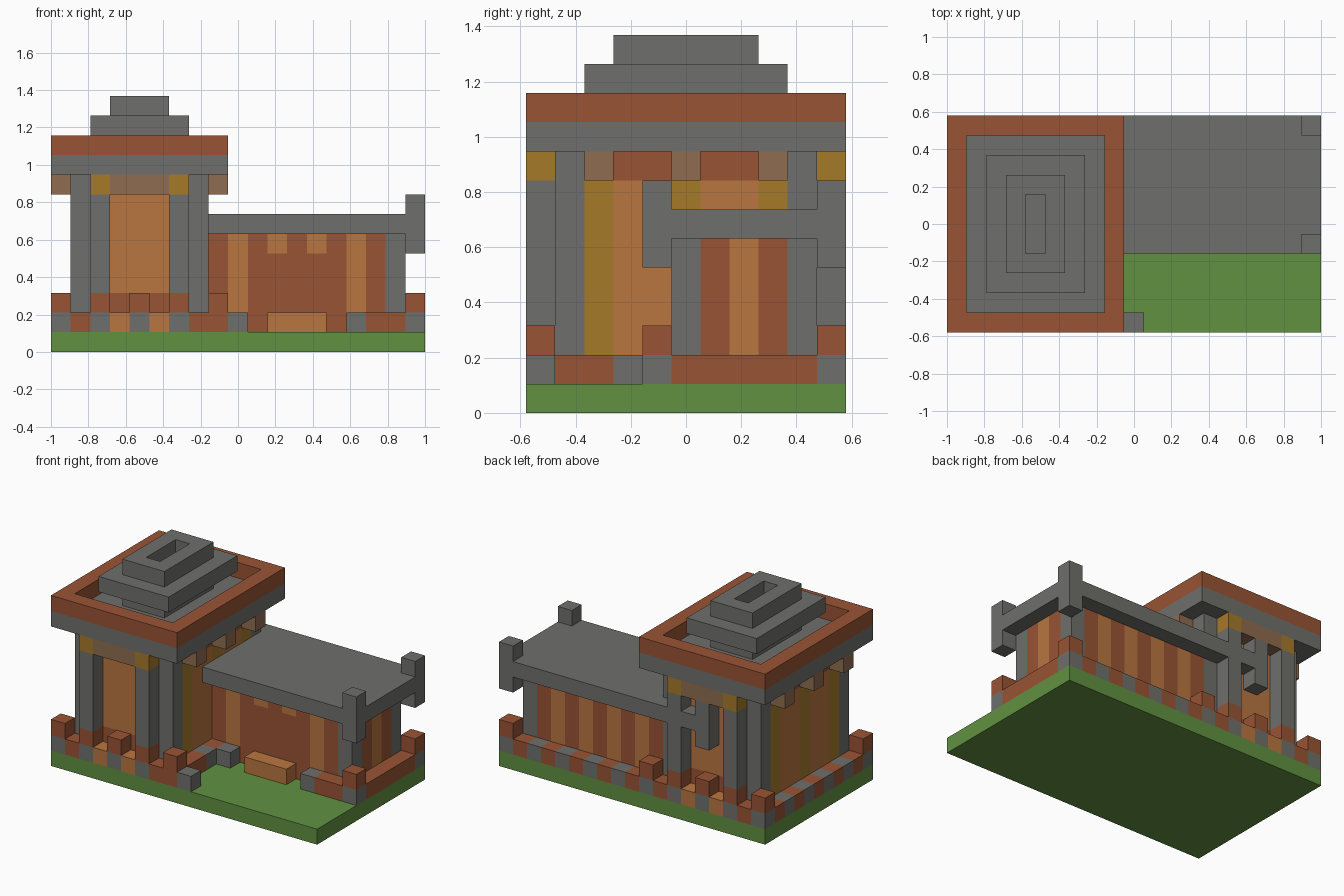
import bpy
import bmesh

cube = bpy.data.objects.get("Cube")
if cube:
    bpy.data.objects.remove(cube, do_unlink=True)

# Everything sits on a block grid: 19 wide, 11 deep, 13 high
U = 2 / 19
W, D = 19, 11


def material(name, rgb):
    lin = [((c / 255 + 0.055) / 1.055) ** 2.4 for c in rgb] + [1.0]
    m = bpy.data.materials.new(name)
    m.use_nodes = True
    m.diffuse_color = lin
    bsdf = m.node_tree.nodes["Principled BSDF"]
    bsdf.inputs["Base Color"].default_value = lin
    bsdf.inputs["Roughness"].default_value = 0.9
    return m


stone = material("grey stone", (111, 112, 108))
brick = material("red brick", (153, 84, 52))
clay = material("orange clay", (185, 118, 64))
ochre = material("ochre", (166, 122, 42))
timber = material("brown timber", (143, 108, 80))
grass = material("green grass", (98, 145, 66))


def part(name, blocks):
    """One object from blocks of (material, start cell, size in cells)."""
    bm = bmesh.new()
    mats = []
    for mat, start, size in blocks:
        if mat not in mats:
            mats.append(mat)
        verts = bmesh.ops.create_cube(bm, size=U)["verts"]
        for v in verts:
            for a, offset in enumerate((-W / 2, -D / 2, 0)):
                v.co[a] = (start[a] + offset + (size[a] if v.co[a] > 0 else 0)) * U
        for f in {f for v in verts for f in v.link_faces}:
            f.material_index = mats.index(mat)
    mesh = bpy.data.meshes.new(name)
    bm.to_mesh(mesh)
    bm.free()
    for m in mats:
        mesh.materials.append(m)
    obj = bpy.data.objects.new(name, mesh)
    bpy.context.collection.objects.link(obj)
    return obj


def ring(mat, x, y, z, w, d, t=1):
    """Four blocks around a rectangular opening."""
    return [(mat, (x, y, z), (w, t, 1)),
            (mat, (x, y + d - t, z), (w, t, 1)),
            (mat, (x, y + t, z), (t, d - 2 * t, 1)),
            (mat, (x + w - t, y + t, z), (t, d - 2 * t, 1))]


ONE = (1, 1, 1)

# Ground and floors
part("ground", [(grass, (0, 0, 0), (W, D, 1))])
part("tower_floor", [(brick, (1, 1, 1), (7, 9, 1))])
part("hall_floor", [(brick, (8, 5, 1), (10, 5, 1))])


# Low boundary wall
def course(n):
    return brick if n % 2 else stone


front = [stone, brick, stone, clay, stone, clay, stone, brick, brick, stone]
low = [(m, (i, 0, 1), ONE) for i, m in enumerate(front)]
low += [(clay if i in (3, 5) else course(i), (i, 10, 1), ONE) for i in range(W)]
low += [(course(j), (0, j, 1), ONE) for j in range(1, 10)]
low += [(stone if j == 3 else brick, (8, j, 1), ONE) for j in range(1, 5)]
low += [(stone if j == 4 else brick, (18, j, 1), ONE) for j in range(4, 10)]
low += [(stone, (9, 4, 1), ONE), (stone, (15, 4, 1), ONE), (brick, (16, 4, 1), (2, 1, 1))]
part("boundary_wall", low)
part("door_step", [(clay, (11, 4, 1), (3, 1, 1))])
part("merlons", [(brick, (i, j, 2), ONE) for i, j in
                 ((0, 0), (4, 0), (8, 0), (0, 10), (4, 10), (8, 10), (18, 10), (18, 4))])

# Tower corner columns, then the paired outer columns with plinth and capital
part("corner_columns", [(stone, (i, j, 2), (1, 1, 7)) for i in (1, 7) for j in (1, 9)])
outer = []
for i in (2, 6):
    for j in (0, 10):
        outer += [(brick, (i, j, 2), ONE), (stone, (i, j, 3), (1, 1, 5)), (ochre, (i, j, 8), ONE)]
    for j in (1, 9):
        outer.append((stone, (i, j, 2), (1, 1, 7)))
part("outer_columns", outer)

# Tower front and back panels with a lintel
panels = []
for j in (1, 9):
    panels += [(brick, (3, j, 2), (3, 1, 1)), (clay, (3, j, 3), (3, 1, 6))]
part("tower_panels", panels)
part("lintels", [(timber, (3, j, 8), (3, 1, 1)) for j in (0, 10)])

# Tower side walls: ochre ribs with clay between, brick band and corbels above
sides = []
for i in (1, 7):
    for j in (2, 5, 8):
        sides.append((ochre, (i, j, 2), (1, 1, 7)))
    for j in (3, 6):
        sides += [(clay, (i, j, 2), (1, 2, 6)), (brick, (i, j, 8), (1, 2, 1))]
part("tower_side_walls", sides)
part("corbels", [(timber, (i, j, 8), ONE) for i in (0, 8) for j in (2, 5, 8)])

# Tower roof
part("tower_roof_slab", [(stone, (0, 0, 9), (9, 11, 1))])
part("tower_parapet", ring(brick, 0, 0, 10, 9, 11))
part("roof_neck", ring(stone, 3, 3, 10, 3, 5))
part("roof_lower_tier", ring(stone, 2, 2, 11, 5, 7, 2))
part("roof_upper_tier", ring(stone, 3, 3, 12, 3, 5))

# Hall walls
part("hall_corners", [(stone, (17, j, 2), (1, 1, 4)) for j in (5, 9)])


def stripe(n):
    return clay if n % 2 else brick


part("hall_back_wall", [(stripe(i), (i, 9, 2), (1, 1, 4)) for i in range(8, 17)])
part("hall_end_wall", [(stripe(j), (17, j, 2), (1, 1, 4)) for j in (6, 7, 8)])
hall_front = [(stripe(i), (i, 5, 2), (1, 1, 4)) for i in (8, 9, 15, 16)]
hall_front += [(brick, (10, 5, 2), (5, 1, 3))]
hall_front += [(stripe(i), (i, 5, 5), ONE) for i in range(10, 15)]
part("hall_front_wall", hall_front)

# Hall roof, running on behind the tower
part("hall_roof", [(stone, (8, 4, 6), (11, 7, 1)),
                   (stone, (7, 10, 6), ONE), (stone, (5, 10, 6), ONE)])
posts = [(stone, (18, j, k), ONE) for j in (4, 10) for k in (5, 7)]
part("hall_roof_posts", posts + [(stone, (4, 10, 5), (1, 1, 3))])
